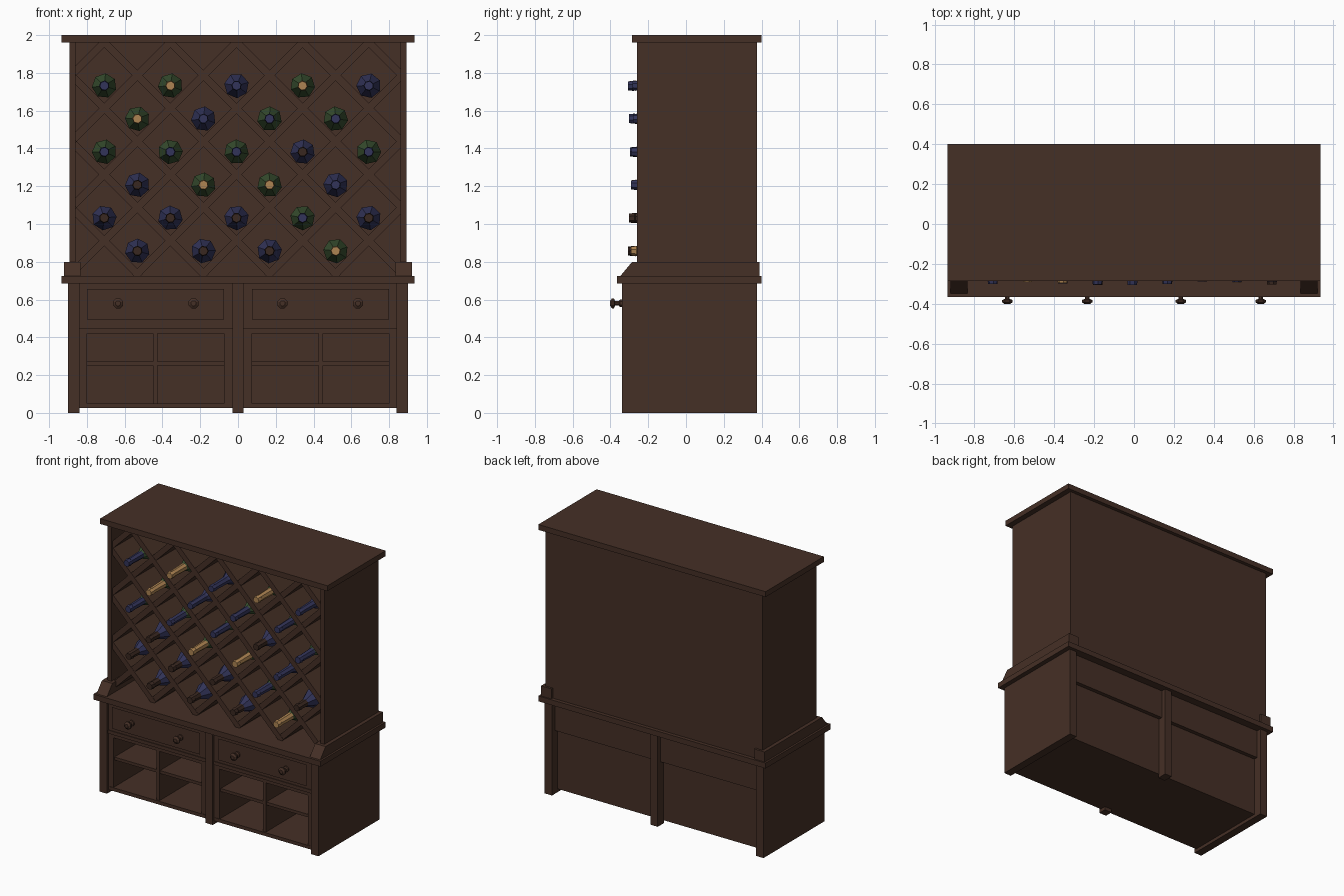
import bpy, bmesh, math, random
from mathutils import Vector

if "Cube" in bpy.data.objects:
    bpy.data.objects.remove(bpy.data.objects["Cube"])

random.seed(4)


def mat(name, c):
    m = bpy.data.materials.new(name)
    m.diffuse_color = (*c, 1)
    m.use_nodes = True
    m.node_tree.nodes["Principled BSDF"].inputs["Base Color"].default_value = m.diffuse_color
    return m


WOOD = mat("dark wood", (0.060, 0.029, 0.019))
GREEN = mat("green glass", (0.038, 0.075, 0.028))
BLUE = mat("blue glass", (0.032, 0.034, 0.100))
GOLD = mat("gold foil", (0.42, 0.23, 0.085))
BROWN = mat("brown foil", (0.040, 0.020, 0.014))


def finish(name, bm, mats):
    bmesh.ops.recalc_face_normals(bm, faces=bm.faces)
    me = bpy.data.meshes.new(name)
    bm.to_mesh(me)
    bm.free()
    for m in mats:
        me.materials.append(m)
    ob = bpy.data.objects.new(name, me)
    bpy.context.collection.objects.link(ob)
    return ob


def prism(name, pts, direction, m=WOOD):
    """Extrude a flat polygon along a direction."""
    bm = bmesh.new()
    d = Vector(direction)
    a = [bm.verts.new(p) for p in pts]
    b = [bm.verts.new(Vector(p) + d) for p in pts]
    n = len(pts)
    bm.faces.new(a)
    bm.faces.new(b[::-1])
    for i in range(n):
        bm.faces.new((a[i], b[i], b[(i + 1) % n], a[(i + 1) % n]))
    return finish(name, bm, [m])


def box(name, x0, x1, y0, y1, z0, z1):
    return prism(name, [(x0, y0, z0), (x1, y0, z0), (x1, y0, z1), (x0, y0, z1)],
                 (0, y1 - y0, 0))


def lathe(name, rings, sides, x, z, mats, turn=0.0):
    """Turned solid along y; rings are (y, radius, material of the next band)."""
    bm = bmesh.new()
    loops = []
    for y, r, _ in rings:
        loops.append([bm.verts.new((x + r * math.sin(turn + 2 * math.pi * i / sides), y,
                                    z + r * math.cos(turn + 2 * math.pi * i / sides)))
                      for i in range(sides)])
    bm.faces.new(loops[0]).material_index = rings[0][2]
    bm.faces.new(loops[-1][::-1]).material_index = rings[-1][2]
    for k in range(len(rings) - 1):
        p, q = loops[k], loops[k + 1]
        for i in range(sides):
            j = (i + 1) % sides
            bm.faces.new((p[i], q[i], q[j], p[j])).material_index = rings[k][2]
    return finish(name, bm, mats)


# Top slab, counter and upper back
box("top_slab", -0.935, 0.935, -0.285, 0.40, 1.96, 2.0)
box("counter", -0.935, 0.935, -0.365, 0.40, 0.685, 0.725)
box("upper_back", -0.87, 0.87, 0.345, 0.373, 0.72, 1.965)

# Paired side parts
for s, side in ((-1, "left"), (1, "right")):
    a, b = sorted((s * 0.86, s * 0.893))
    box(side + "_upper_side", a, b, -0.26, 0.375, 0.72, 1.965)
    a, b = sorted((s * 0.84, s * 0.90))
    box(side + "_base_side", a, b, -0.34, 0.375, 0, 0.69)
    prism(side + "_foot_moulding",
          [(s * 0.835, -0.35, 0.722), (s * 0.835, -0.285, 0.80),
           (s * 0.835, 0.39, 0.80), (s * 0.835, 0.39, 0.722)], (s * 0.085, 0, 0))

# Centre posts of the base
box("centre_front_post", -0.03, 0.03, -0.34, -0.28, 0, 0.69)
box("centre_back_post", -0.03, 0.03, 0.30, 0.375, 0, 0.69)
box("base_floor", -0.85, 0.85, -0.325, 0.31, 0.025, 0.05)

# Two bays: drawer above, four open cubbies below
for s, side in ((-1, "left"), (1, "right")):
    def bay(name, u0, u1, *yz):
        a, b = sorted((s * u0, s * u1))
        return box(side + "_" + name, a, b, *yz)
    bay("drawer_case", 0.0, 0.845, -0.325, 0.34, 0.47, 0.69)
    bay("rail", 0.0, 0.845, -0.322, 0.31, 0.42, 0.471)
    bay("rail_lip", 0.03, 0.84, -0.33, -0.30, 0.445, 0.47)
    bay("outer_stile", 0.80, 0.845, -0.322, 0.31, 0.03, 0.43)
    bay("inner_stile", 0.0, 0.075, -0.322, 0.31, 0.03, 0.43)
    bay("cubby_divider", 0.425, 0.45, -0.315, 0.30, 0.04, 0.43)
    bay("cubby_shelf", 0.06, 0.81, -0.31, 0.30, 0.25, 0.272)
    bay("cubby_back", 0.0, 0.845, 0.285, 0.31, 0.03, 0.44)
    # drawer front: raised border, sunk groove, raised field
    bm = bmesh.new()
    a, b = sorted((s * 0.075, s * 0.80))
    f = bm.faces.new([bm.verts.new(p) for p in
                      ((a, -0.32, 0.495), (b, -0.32, 0.495), (b, -0.32, 0.655), (a, -0.32, 0.655))])
    for width, lift in ((0.0, -0.025), (0.008, 0.0), (0.014, 0.012), (0.022, 0.0), (0.008, -0.006)):
        bmesh.ops.inset_region(bm, faces=[f], thickness=max(width, 0.0001))
        for v in f.verts:
            v.co.y += lift
    me_ob = finish(side + "_drawer_front", bm, [WOOD])
    for u in (0.235, 0.635):
        lathe(side + "_knob", [(-0.33, 0.022, 0), (-0.35, 0.022, 0), (-0.355, 0.012, 0),
                               (-0.375, 0.012, 0), (-0.382, 0.029, 0), (-0.392, 0.029, 0),
                               (-0.402, 0.014, 0)], 8, s * u, 0.58, [WOOD], math.pi / 8)

# Diagonal lattice boards, clipped to the cabinet opening
X0, Z0, P, T = -0.008, 0.737, 0.175, 0.02
XM, ZB, ZT = 0.87, 0.722, 1.965
for s in (-1, 1):
    for k in range(-13, 20, 2):
        c = Z0 + P * k                      # z = c + s * (x - X0)
        xs = sorted((X0 + s * (ZB - c), X0 + s * (ZT - c)))
        a, b = max(xs[0], -XM), min(xs[1], XM)
        if b - a < 0.03:
            continue
        za, zb = c + s * (a - X0), c + s * (b - X0)
        n = Vector((-s, 0, 1)).normalized() * T
        y = -0.245 + 0.001 * s
        p, q = Vector((a, y, za)), Vector((b, y, zb))
        prism("lattice_board", [p - n, q - n, q + n, p + n], (0, 0.595, 0))

# Bottles: one code per cell, body and neck (g green, b blue / y gold, n blue, k brown)
ROWS = ["gn gy bn gy bn", "gy bn gn gn", "gn gn gn bk gn",
        "bk gy gy bn", "bk bk bk gn bk", "bk bk bk gy"]
BODY = {"g": GREEN, "b": BLUE}
NECK = {"y": GOLD, "n": BLUE, "k": BROWN}
for r, row in enumerate(ROWS):
    codes = row.split()
    for i, code in enumerate(codes):
        x = X0 + 2 * P * (i - (len(codes) - 1) / 2)
        z = 1.732 - P * r
        y = -0.29 + random.uniform(-0.018, 0.015)
        L = 0.10 if code[1] == "k" else 0.17
        lathe("bottle", [(y, 0.024, 1), (y + 0.03, 0.028, 1), (y + 0.035, 0.024, 1),
                         (y + L, 0.028, 0), (y + L + 0.09, 0.066, 0), (y + 0.55, 0.066, 0)],
              7, x, z, [BODY[code[0]], NECK[code[1]]], random.uniform(0, 1))
